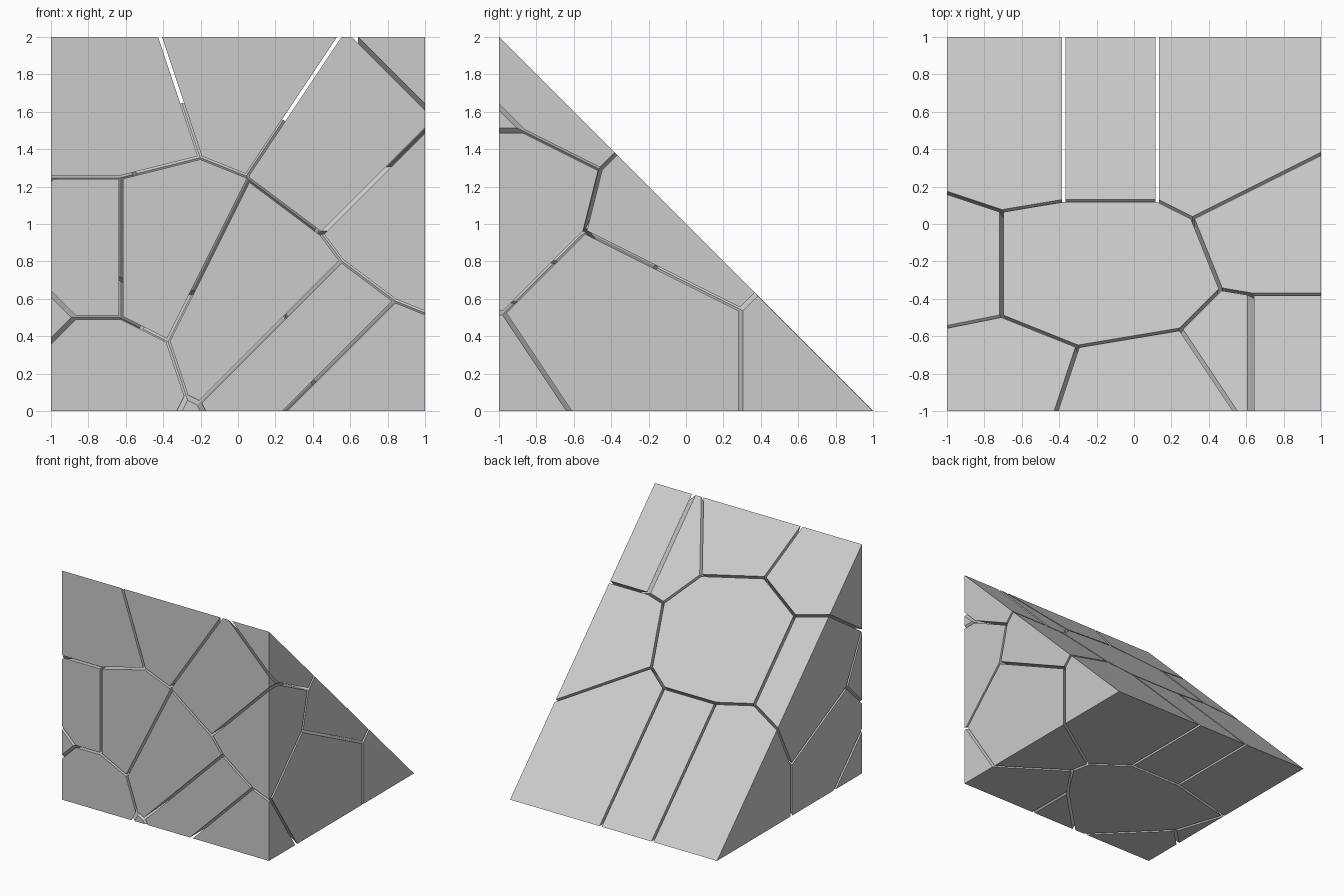
import bpy, bmesh
from mathutils import Vector

if "Cube" in bpy.data.objects:
    bpy.data.objects.remove(bpy.data.objects["Cube"])

GAP = 0.02  # width of the cracks between pieces

# One centre per shard; each shard is the region of the wedge nearest its centre
centres = [Vector(c) / 4 for c in (
    # front face
    (-3, -4, 7), (0, -4, 8), (3, -4, 6), (-3, -4, 3), (-3, -4, 1), (-2, -4, 3),
    (0, -4, 2), (4, -4, 5), (1, -4, 1), (2, -4, 0),
    # sloping face
    (4, -3, 7), (4, 0, 4), (-1, -1, 5), (-2, 2, 2), (-1, 2, 2), (2, 2, 2),
    # left side, right side and base
    (-4, -3, 2), (-4, -2, 4), (4, -1, 2), (-1, -2, 0),
)]


def wedge():
    """Whole block before cracking: a triangular prism."""
    bm = bmesh.new()
    a, b = [[bm.verts.new((x, y, z)) for y, z in ((-1, 0), (1, 0), (-1, 2))]
            for x in (-1, 1)]
    bm.faces.new(a)
    bm.faces.new(b)
    for i in range(3):
        j = (i + 1) % 3
        bm.faces.new((a[i], a[j], b[j], b[i]))
    bmesh.ops.recalc_face_normals(bm, faces=bm.faces)
    return bm


def cut(bm, point, normal):
    """Remove everything beyond a plane and cap the opening."""
    bmesh.ops.bisect_plane(bm, geom=bm.verts[:] + bm.edges[:] + bm.faces[:],
                           dist=1e-5, plane_co=point, plane_no=normal,
                           clear_outer=True)
    rim = [e for e in bm.edges if e.is_boundary]
    if rim:
        bmesh.ops.edgeloop_fill(bm, edges=rim)


# Shards of the cracked wedge
for n, here in enumerate(centres, 1):
    bm = wedge()
    for other in centres:
        if other is not here:
            normal = (other - here).normalized()
            cut(bm, (here + other) / 2 - normal * GAP / 2, normal)
    bmesh.ops.recalc_face_normals(bm, faces=bm.faces)
    name = f"wedge_shard_{n:02d}"
    mesh = bpy.data.meshes.new(name)
    bm.to_mesh(mesh)
    bm.free()
    bpy.context.collection.objects.link(bpy.data.objects.new(name, mesh))
